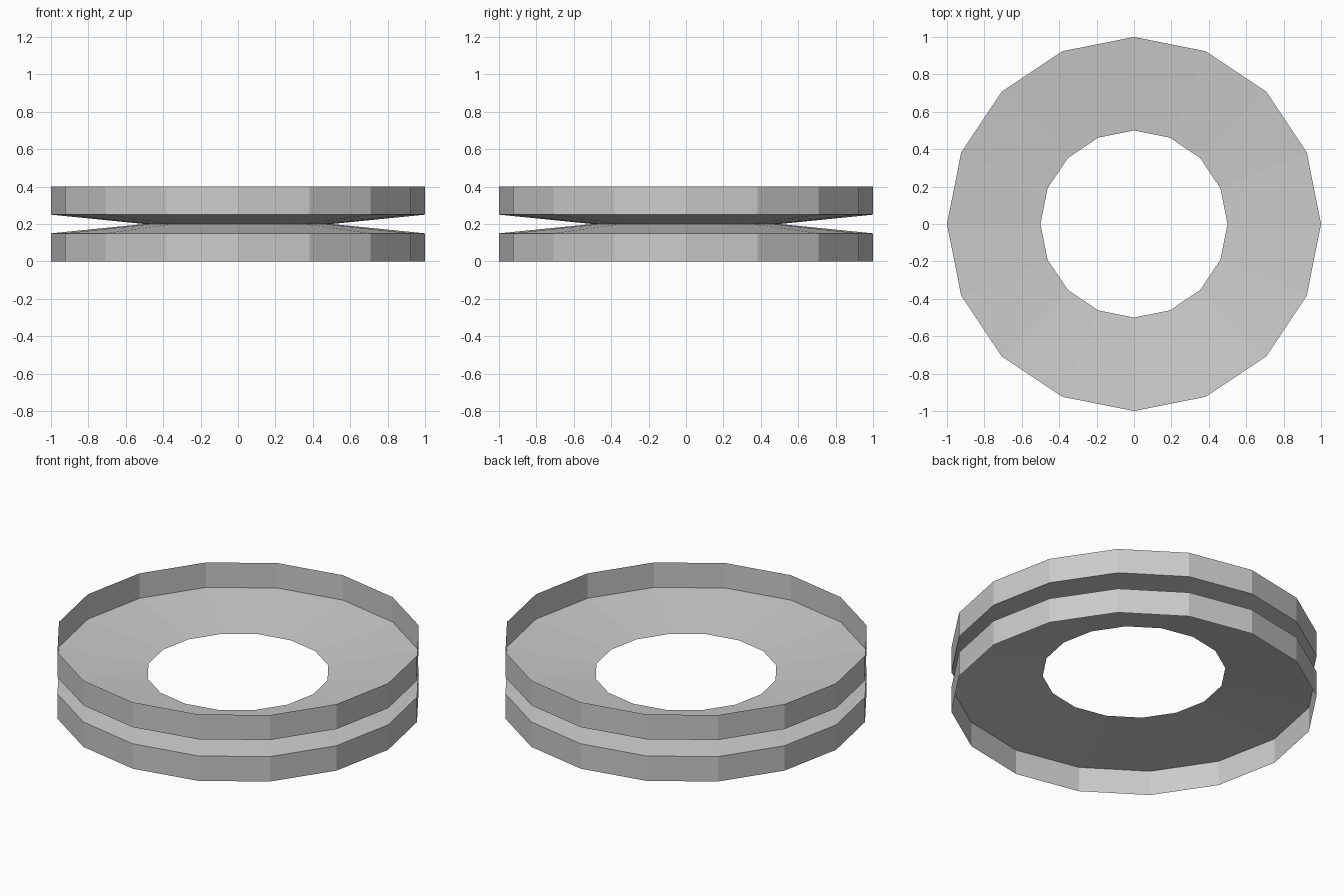
import bpy, bmesh
from math import tau, cos, sin

if "Cube" in bpy.data.objects:
    bpy.data.objects.remove(bpy.data.objects["Cube"])

SIDES = 16
# Open sheet profile (radius, height): lower rim, groove, upper rim
PROFILE = [(1, 0), (1, 0.15), (0.5, 0.2), (1, 0.25), (1, 0.4)]


def lathe(name, profile, sides):
    bm = bmesh.new()
    rings = [[bm.verts.new((r * cos(tau * i / sides), r * sin(tau * i / sides), z))
              for i in range(sides)] for r, z in profile]
    for low, high in zip(rings, rings[1:]):
        for i in range(sides):
            j = (i + 1) % sides
            bm.faces.new((low[i], low[j], high[j], high[i]))
    mesh = bpy.data.meshes.new(name)
    bm.to_mesh(mesh)
    bm.free()
    obj = bpy.data.objects.new(name, mesh)
    bpy.context.collection.objects.link(obj)
    return obj


# Grooved wheel rim, thin-walled and flat shaded
lathe("wheel_rim", PROFILE, SIDES)
